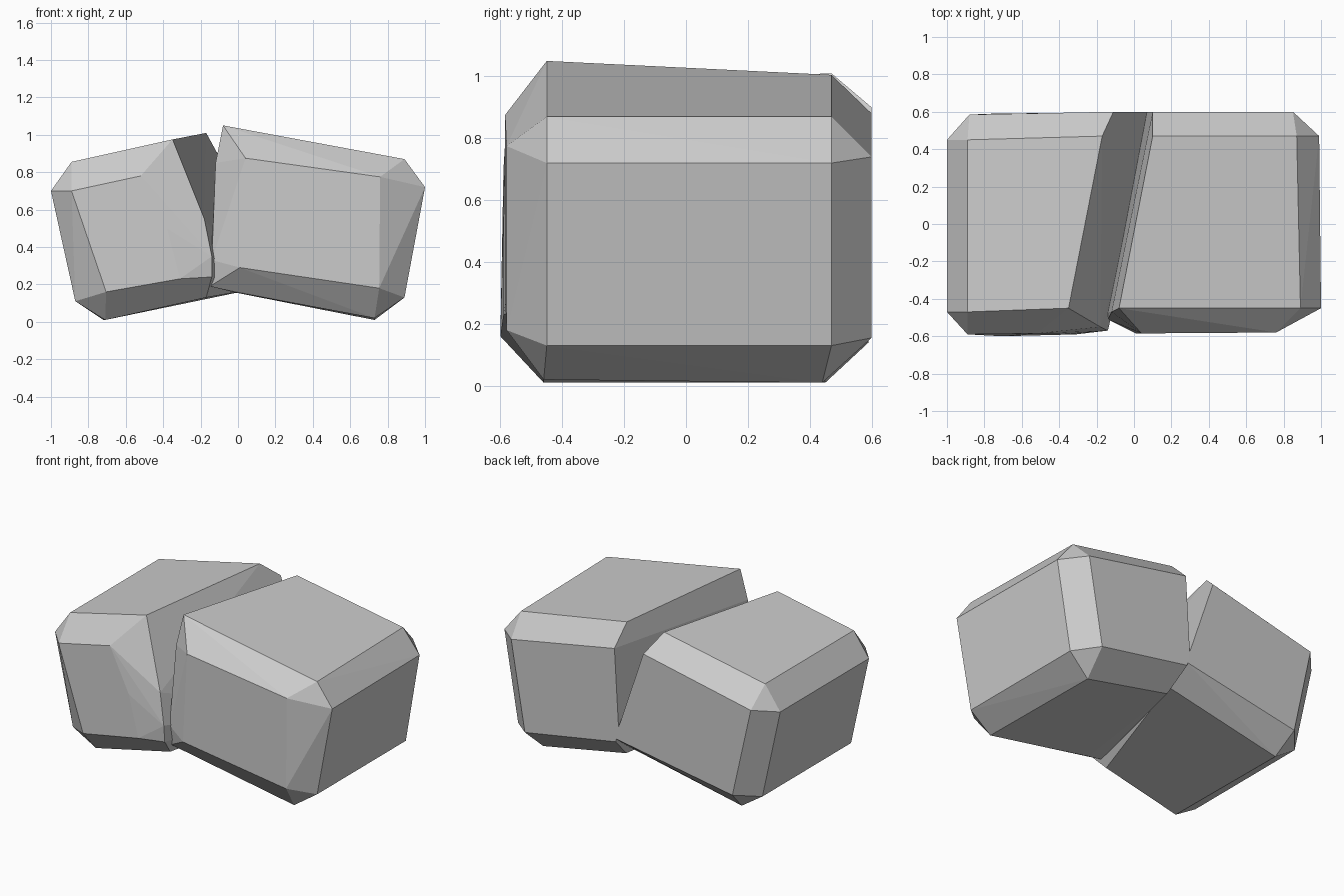
import bpy, bmesh, math

grey = bpy.data.materials.new("stone grey")
grey.diffuse_color = (0.6, 0.6, 0.6, 1)


def boulder(name, points):
    """Faceted stone: the convex skin around its corner points."""
    bm = bmesh.new()
    for p in points:
        bm.verts.new(p)
    hull = bmesh.ops.convex_hull(bm, input=bm.verts[:])
    loose = [v for v in bm.verts if not v.link_faces]
    bmesh.ops.delete(bm, geom=loose, context='VERTS')
    # merge nearly flat triangles into broad facets
    bmesh.ops.dissolve_limit(bm, angle_limit=math.radians(2),
                             verts=bm.verts[:], edges=bm.edges[:])
    bmesh.ops.recalc_face_normals(bm, faces=bm.faces[:])
    mesh = bpy.data.meshes.new(name)
    bm.to_mesh(mesh)
    bm.free()
    mesh.materials.append(grey)
    obj = bpy.data.objects.new(name, mesh)
    bpy.context.collection.objects.link(obj)
    return obj


# left stone: outer end, then the slanted wall of the crack
boulder("left_stone", [
    # top, outer side and underside corners
    (-0.89, -0.47, 0.855), (-0.89, 0.45, 0.855),
    (-1.00, -0.47, 0.70), (-1.00, 0.45, 0.70),
    (-0.87, -0.47, 0.11), (-0.87, 0.45, 0.11),
    (-0.71, -0.46, 0.01), (-0.72, 0.45, 0.01),
    # front and back faces
    (-0.89, -0.59, 0.70), (-0.705, -0.60, 0.16),
    (-0.52, -0.585, 0.78), (-0.38, -0.59, 0.50), (-0.31, -0.59, 0.23),
    (-0.88, 0.585, 0.73), (-0.75, 0.59, 0.14),
    # crack wall, front to back
    (-0.35, -0.45, 0.975), (-0.31, -0.50, 0.77), (-0.18, -0.55, 0.55),
    (-0.14, -0.57, 0.35), (-0.14, -0.56, 0.24), (-0.17, -0.46, 0.13),
    (-0.17, 0.47, 1.01), (-0.11, 0.60, 0.90),
    (0.07, 0.60, 0.37), (0.09, 0.60, 0.29), (0.11, 0.45, 0.18),
])

# right stone
boulder("right_stone", [
    # top, outer side and underside corners
    (0.89, -0.45, 0.87), (0.87, 0.47, 0.87),
    (1.00, -0.45, 0.72), (0.99, 0.47, 0.72),
    (0.89, -0.45, 0.13), (0.89, 0.47, 0.13),
    (0.73, -0.46, 0.02), (0.73, 0.44, 0.01),
    # front and back faces
    (0.76, -0.58, 0.775), (0.755, -0.58, 0.18),
    (0.04, -0.585, 0.875), (0.06, -0.58, 0.58), (0.01, -0.585, 0.29),
    (0.85, 0.60, 0.74), (0.75, 0.60, 0.155),
    # crack wall, front to back
    (-0.08, -0.45, 1.05), (-0.12, -0.47, 0.85), (-0.10, -0.51, 0.60),
    (-0.14, -0.51, 0.33), (-0.15, -0.48, 0.19), (-0.03, -0.46, 0.16),
    (0.10, 0.47, 1.005), (0.10, 0.60, 0.88),
    (0.07, 0.60, 0.37), (0.09, 0.60, 0.27), (0.12, 0.45, 0.13),
])
